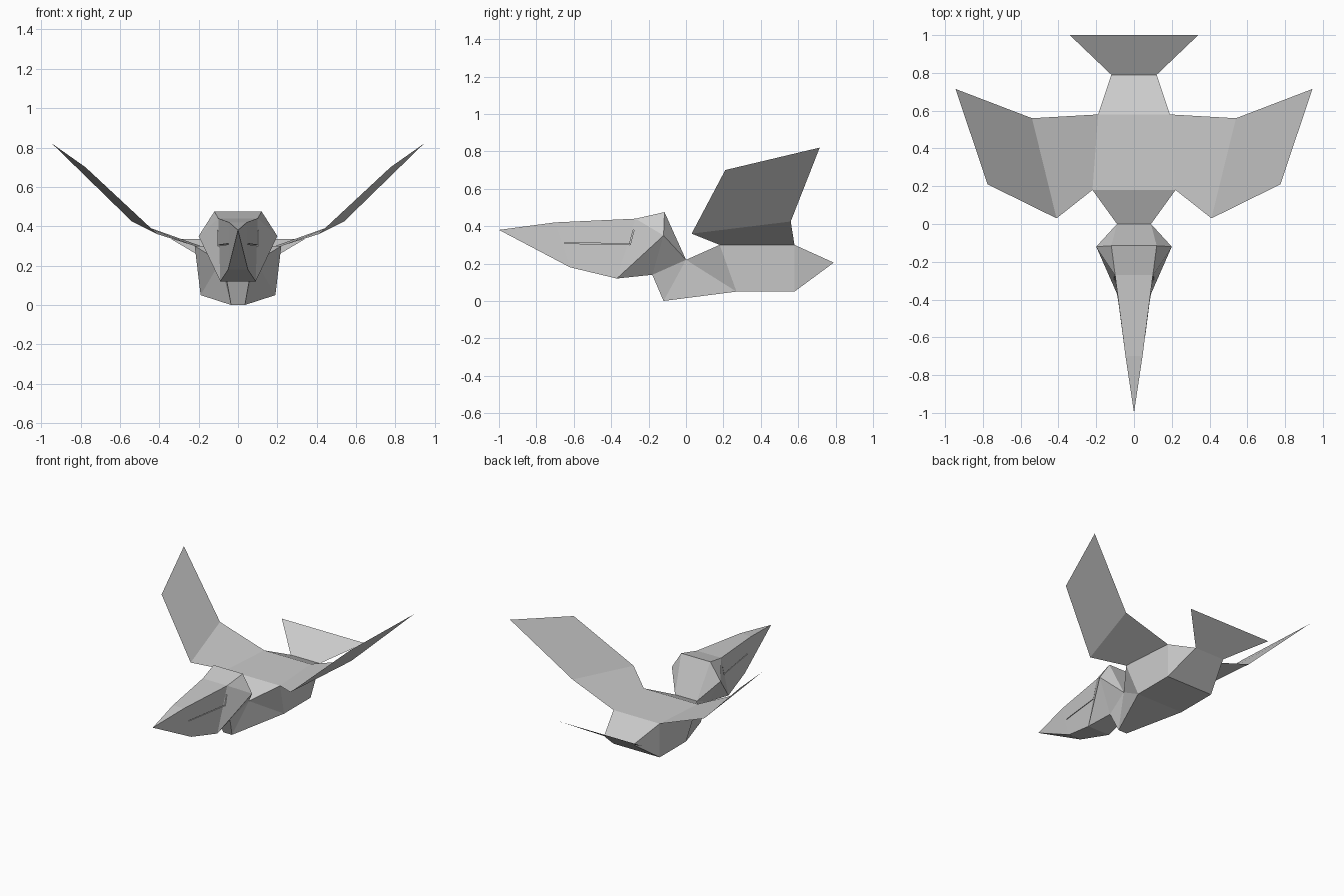
import bpy, bmesh
from mathutils import Matrix, Vector

cube = bpy.data.objects.get("Cube")
if cube:
    bpy.data.objects.remove(cube, do_unlink=True)

grey = bpy.data.materials.new("plumage_grey")
grey.use_nodes = True
tone = (0.6, 0.6, 0.6, 1)
grey.diffuse_color = tone
grey.node_tree.nodes["Principled BSDF"].inputs["Base Color"].default_value = tone


def add_object(name, bm):
    mesh = bpy.data.meshes.new(name)
    bm.to_mesh(mesh)
    bm.free()
    mesh.materials.append(grey)
    obj = bpy.data.objects.new(name, mesh)
    bpy.context.collection.objects.link(obj)
    return obj


def mirrored_solid(name, points, spine, sides):
    """Bridge each left point to its mirror around the spine, then close both sides."""
    bm = bmesh.new()
    left = [bm.verts.new(p) for p in points]
    right = [bm.verts.new((-x, y, z)) for x, y, z in points]
    for a, b in zip(spine, spine[1:] + spine[:1]):
        bm.faces.new((left[a], left[b], right[b], right[a]))
    for side in sides:
        bm.faces.new([left[i] for i in side])
        bm.faces.new([right[i] for i in reversed(side)])
    bmesh.ops.remove_doubles(bm, verts=bm.verts[:], dist=0.0001)
    bmesh.ops.recalc_face_normals(bm, faces=bm.faces[:])
    return add_object(name, bm)


def sheet(name, points, faces):
    bm = bmesh.new()
    verts = [bm.verts.new(p) for p in points]
    for face in faces:
        bm.faces.new([verts[i] for i in face])
    bm.normal_update()
    for f in bm.faces:
        if f.normal.z < 0:
            f.normal_flip()
    return add_object(name, bm)


neck_top = (0.09, 0, 0.22)
throat = (0.06, -0.18, 0.14)
wing_front = (0.22, 0.18, 0.30)
wing_rear = (0.19, 0.58, 0.30)
rump = (0.12, 0.79, 0.205)

# Body: flat back, flared belly and wedge-shaped rump
mirrored_solid(
    "body",
    [neck_top, wing_front, wing_rear, rump, (0.19, 0.58, 0.05),
     (0.19, 0.27, 0.05), (0.035, -0.12, 0), throat],
    list(range(8)),
    [(1, 2, 4, 5), (2, 3, 4), (0, 1, 5), (0, 5, 6), (0, 6, 7)])

# Head: long beak in one piece with the crown, cheeks pointing outward
head = mirrored_solid(
    "head_and_beak",
    [(0, -1, 0.38), (0.045, -0.7, 0.42), (0.10, -0.27, 0.44),
     (0.12, -0.115, 0.475), neck_top, throat, (0.09, -0.37, 0.12),
     (0.05, -0.62, 0.18), (0.20, -0.12, 0.35)],
    list(range(8)),
    [(0, 1, 7), (1, 2, 6, 7), (2, 8, 6), (2, 3, 8), (3, 4, 8), (4, 5, 8), (5, 6, 8)])

# Mouth: thin slits along the beak that turn up at the corner
bm = bmesh.new()
corner = Vector((0, -0.30, 0.303))
for side in (-1, 1):
    for end in (Vector((0, -0.65, 0.31)), Vector((0, -0.28, 0.38))):
        run = end - corner
        turn = Vector((0, 1, 0)).rotation_difference(run).to_matrix().to_4x4()
        place = Matrix.Translation((corner + end) / 2 + Vector((side * 0.13, 0, 0)))
        size = Matrix.Diagonal((0.18, run.length, 0.005, 1))
        if abs(run.z) > abs(run.y):
            turn = Vector((0, 0, 1)).rotation_difference(run).to_matrix().to_4x4()
            size = Matrix.Diagonal((0.12, 0.005, run.length, 1))
        bmesh.ops.create_cube(bm, size=1, matrix=place @ turn @ size)
cutter = add_object("mouth_cutter", bm)
cutter.hide_render = True
cut = head.modifiers.new("mouth", 'BOOLEAN')
cut.operation = 'DIFFERENCE'
cut.solver = 'EXACT'
cut.use_self = True
cut.object = cutter
bpy.context.view_layer.objects.active = head
bpy.ops.object.modifier_apply(modifier=cut.name)
bpy.data.objects.remove(cutter, do_unlink=True)

# Wings: inner and outer panels folded at the wrist
wing = [wing_front, wing_rear, (0.54, 0.56, 0.425), (0.41, 0.03, 0.36),
        (0.945, 0.715, 0.82), (0.775, 0.21, 0.70)]
for name, s in (("left_wing", 1), ("right_wing", -1)):
    sheet(name, [(s * x, y, z) for x, y, z in wing], [(0, 1, 2, 3), (3, 2, 4, 5)])

# Tail: flat fan rising behind the rump
sheet("tail", [(0.12, 0.79, 0.205), (0.34, 1, 0.335),
               (-0.34, 1, 0.335), (-0.12, 0.79, 0.205)], [(0, 1, 2, 3)])
